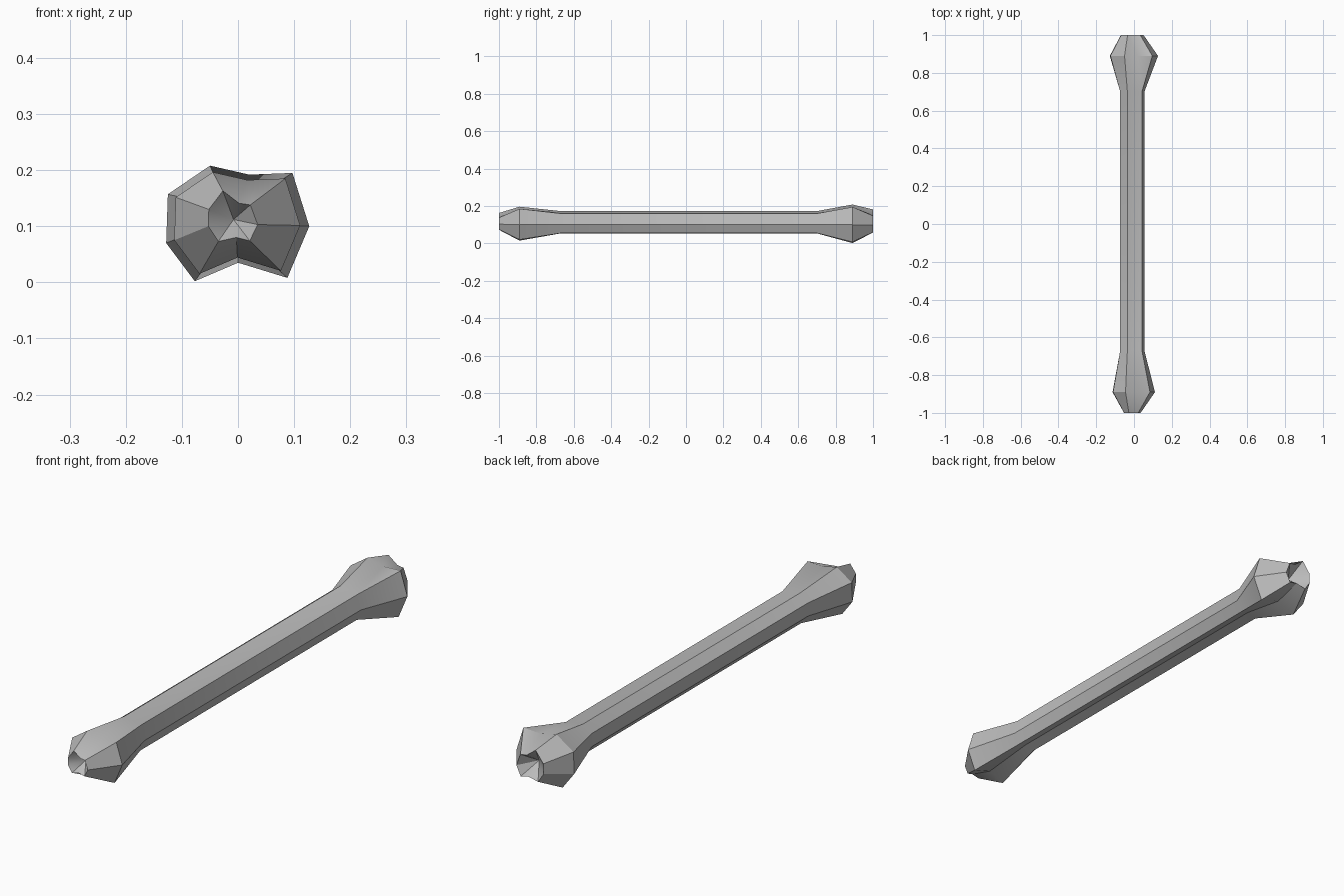
import bpy
import bmesh
from mathutils import Vector

cube = bpy.data.objects.get("Cube")
if cube:
    bpy.data.objects.remove(cube, do_unlink=True)

# Plain grey bone colour
grey = bpy.data.materials.new("bone grey")
grey.use_nodes = True
colour = (0.5, 0.5, 0.5, 1)
grey.diffuse_color = colour
grey.node_tree.nodes["Principled BSDF"].inputs["Base Color"].default_value = colour

# Nine-sided cross-sections (x, z): shaft, knuckle and rim of the end hollow
SHAFT = [(.055, .1), (.042, .16), (.005, .164), (-.035, .173), (-.073, .145),
         (-.073, .092), (-.04, .054), (0, .066), (.036, .055)]
KNUCKLE = [(.127, .1), (.097, .195), (.02, .192), (-.05, .208), (-.125, .157),
           (-.128, .07), (-.077, .002), (0, .035), (.088, .008)]
RIM = [(.035, .103), (.022, .138), (.002, .141), (-.027, .163), (-.052, .13),
       (-.053, .1), (-.035, .073), (-.003, .08), (.021, .074)]
CENTRE = Vector((-.008, .112))


def ring(bm, profile, y, scale=1):
    """Add one cross-section, scaled about the bone's axis."""
    points = [CENTRE + (Vector(p) - CENTRE) * scale for p in profile]
    return [bm.verts.new((p.x, y, p.y)) for p in points]


def hollow(bm, rim, y):
    """Close an end with a shallow inward cone."""
    tip = bm.verts.new((CENTRE.x, y, CENTRE.y))
    for a, b in zip(rim, rim[1:] + rim[:1]):
        bm.faces.new((a, b, tip))


# Loft the bone from front end to back end
bm = bmesh.new()
rings = [
    ring(bm, RIM, -1),
    ring(bm, KNUCKLE, -.89, .88),
    ring(bm, SHAFT, -.67),
    ring(bm, SHAFT, .7),
    ring(bm, KNUCKLE, .89),
    ring(bm, RIM, 1, 1.37),
]
for first, second in zip(rings, rings[1:]):
    for i in range(len(first)):
        j = (i + 1) % len(first)
        bm.faces.new((first[i], first[j], second[j], second[i]))
hollow(bm, rings[0], -.95)
hollow(bm, rings[-1], .94)
bmesh.ops.recalc_face_normals(bm, faces=bm.faces)

mesh = bpy.data.meshes.new("bone")
bm.to_mesh(mesh)
bm.free()
mesh.materials.append(grey)
bone = bpy.data.objects.new("bone", mesh)
bpy.context.collection.objects.link(bone)

# Smooth the gentle folds, keep the facets crisp
bpy.ops.object.select_all(action='DESELECT')
bone.select_set(True)
bpy.context.view_layer.objects.active = bone
bpy.ops.object.shade_smooth_by_angle(angle=0.52)
